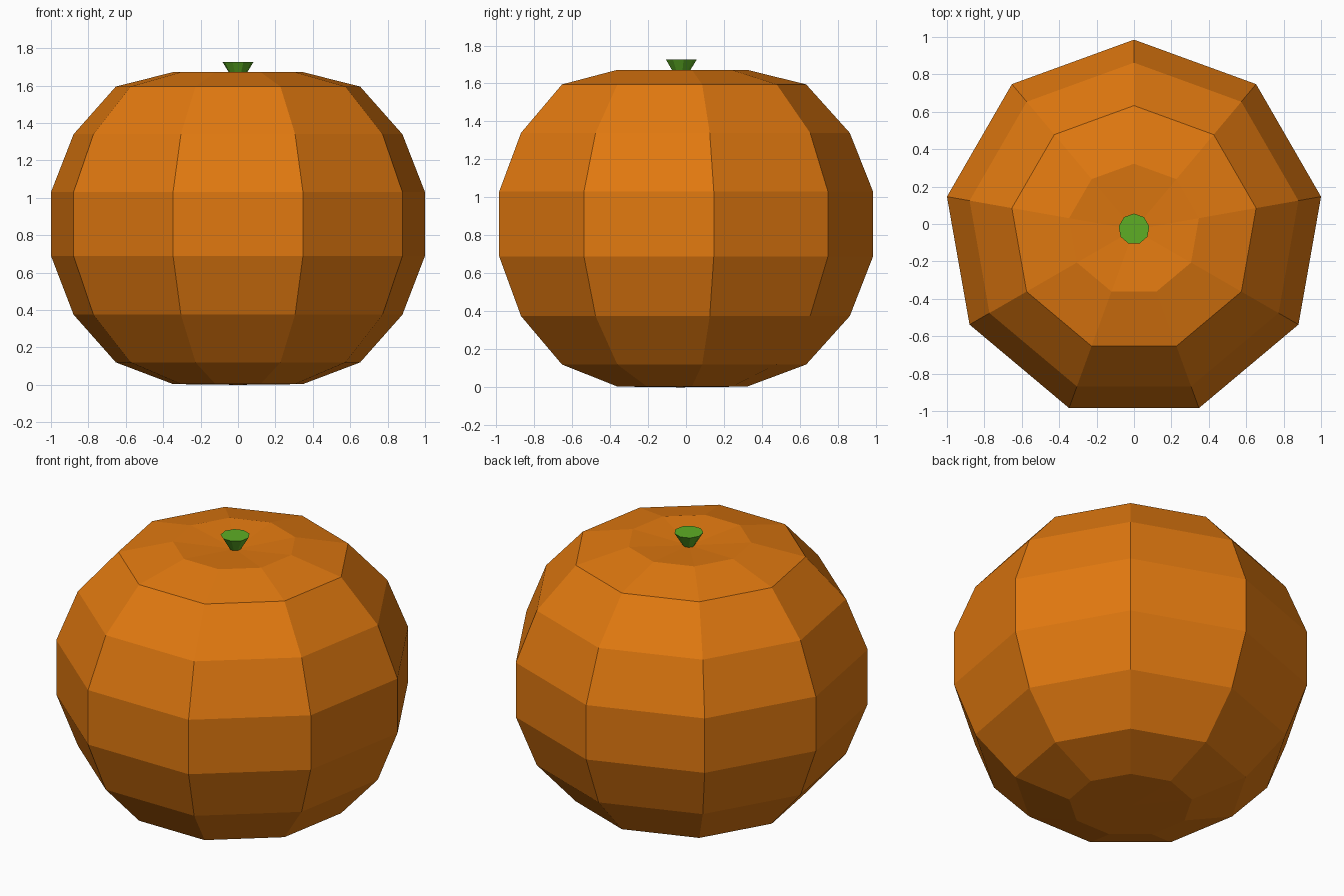
import bpy, bmesh, math

if "Cube" in bpy.data.objects:
    bpy.data.objects.remove(bpy.data.objects["Cube"])

SIDES = 9
CY = -0.03  # centre of the nine-sided cross-section


def material(name, rgb):
    m = bpy.data.materials.new(name)
    m.diffuse_color = (*rgb, 1.0)
    m.use_nodes = True
    m.node_tree.nodes["Principled BSDF"].inputs["Base Color"].default_value = m.diffuse_color
    return m


def revolve(name, profile, centre_y, mat):
    """Turn (radius, z) points into a flat-faced solid; radius 0 is a pole."""
    bm = bmesh.new()
    rings = []
    for r, z in profile:
        if r == 0:
            rings.append([bm.verts.new((0, centre_y, z))] * SIDES)
        else:
            rings.append([bm.verts.new((r * math.cos(a), centre_y + r * math.sin(a), z))
                          for a in (math.pi / 2 + math.tau * i / SIDES for i in range(SIDES))])
    for low, high in zip(rings, rings[1:]):
        for i in range(SIDES):
            j = (i + 1) % SIDES
            corners = list(dict.fromkeys((low[i], low[j], high[j], high[i])))
            bm.faces.new(corners)
    bmesh.ops.recalc_face_normals(bm, faces=bm.faces)
    mesh = bpy.data.meshes.new(name)
    bm.to_mesh(mesh)
    bm.free()
    mesh.materials.append(mat)
    obj = bpy.data.objects.new(name, mesh)
    bpy.context.collection.objects.link(obj)
    return obj


orange = material("orange peel", (0.75, 0.19, 0.005))
green = material("stem green", (0.11, 0.42, 0.018))

# Squashed round fruit with a dimple at the top
R = 1.0154
revolve("fruit", [(0, 0.0), (0.347 * R, 0.004), (0.653 * R, 0.12), (0.879 * R, 0.375),
                  (R, 0.69), (R, 1.03), (0.879 * R, 1.34), (0.653 * R, 1.595),
                  (0.347 * R, 1.672), (0, 1.64)], CY, orange)

# Short stem flaring upwards out of the dimple
revolve("stem", [(0, 1.63), (0.028, 1.635), (0.083, 1.725), (0, 1.725)], -0.027, green)
